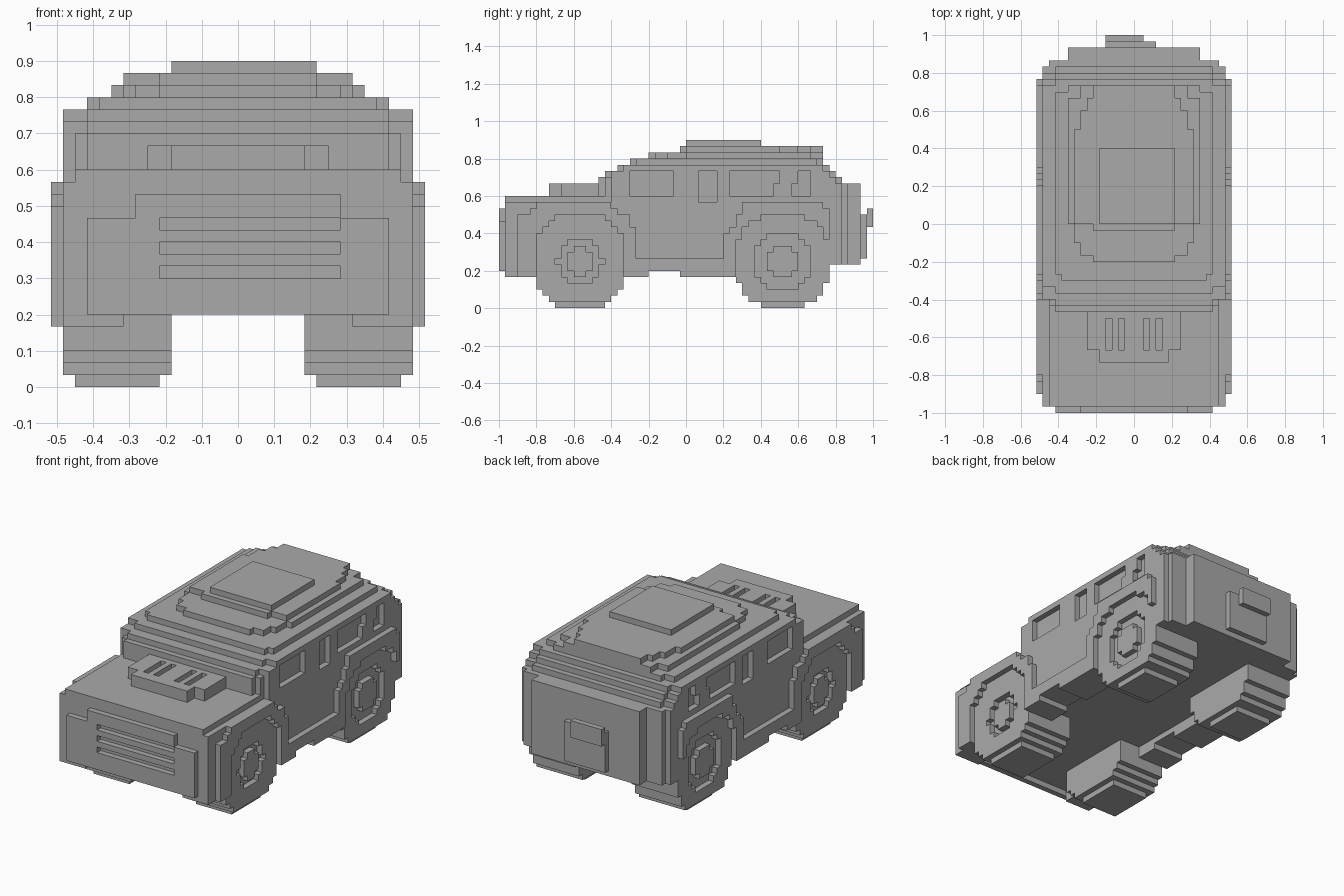
import bpy
import bmesh
from itertools import product

cube = bpy.data.objects.get("Cube")
if cube:
    bpy.data.objects.remove(cube, do_unlink=True)

UNIT = 1 / 30          # edge of one block
WIDTH = 31             # blocks across

grey = bpy.data.materials.new("plain grey")
grey.use_nodes = True
GREY = (0.4, 0.4, 0.4, 1)
grey.diffuse_color = GREY
grey.node_tree.nodes["Principled BSDF"].inputs["Base Color"].default_value = GREY


def box(x0, x1, y0, y1, z0, z1):
    return set(product(range(x0, x1), range(y0, y1), range(z0, z1)))


def slab(z0, z1, *steps):
    """Centred layer made of (side inset, front, back) strips."""
    cells = set()
    for inset, y0, y1 in steps:
        cells |= box(inset, WIDTH - inset, y0, y1, z0, z1)
    return cells


def both(cells):
    return cells | {(WIDTH - 1 - x, y, z) for x, y, z in cells}


def disc(x0, x1, cy, cz, radius, reach=99):
    return {(x, y, z) for x, y, z in box(x0, x1, 0, 60, 0, 15)
            if (y + .5 - cy) ** 2 + (z + .5 - cz) ** 2 < radius ** 2
            and abs(y + .5 - cy) < reach}


def build(name, cells):
    """Skin a set of blocks with its exposed faces only."""
    bm = bmesh.new()
    verts = {}

    def vert(p):
        if p not in verts:
            x, y, z = p
            verts[p] = bm.verts.new(((x - WIDTH / 2) * UNIT, (y - 30) * UNIT, z * UNIT))
        return verts[p]

    for cell in sorted(cells):
        for axis, side in product(range(3), (0, 1)):
            near = list(cell)
            near[axis] += 2 * side - 1
            if tuple(near) in cells:
                continue
            loop = []
            for u, v in ((0, 0), (1, 0), (1, 1), (0, 1)):
                p = list(cell)
                p[axis] += side
                p[(axis + 1) % 3] += u
                p[(axis + 2) % 3] += v
                loop.append(vert(tuple(p)))
            bm.faces.new(loop if side else loop[::-1])
    bmesh.ops.dissolve_limit(bm, angle_limit=0.01, verts=bm.verts[:], edges=bm.edges[:])
    mesh = bpy.data.meshes.new(name)
    bm.to_mesh(mesh)
    bm.free()
    mesh.materials.append(grey)
    obj = bpy.data.objects.new(name, mesh)
    bpy.context.collection.objects.link(obj)


# Axles: centre along y, rim recess radius, hub cap radius
AXLES = {"front": (13, 3.6, 2.2), "rear": (45.5, 4.6, 2.6)}
AXLE_Z = 7.5

# Lower body with sills and nose
body = slab(7, 17, (1, 1, 55), (2, 55, 56), (5, 56, 58))
body |= slab(17, 18, (2, 1, 18))
body |= slab(6, 14, (3, 0, 1)) | slab(14, 16, (7, 0, 1))
body |= both(box(1, 6, 1, 53, 5, 7))
body -= both(box(0, 6, 24, 29, 5, 6))
for z in (9, 11, 13):                       # grille slots
    body -= box(9, 24, 0, 1, z, z + 1)
build("lower_body", body)

# Flared fenders and side sills, one block proud of the doors
flare = box(0, 1, 3, 53, 5, 8) - box(0, 1, 24, 29, 5, 6)
for y0, y1, top in ((3, 5, 15), (5, 6, 16), (6, 18, 17), (18, 19, 16), (19, 21, 15),
                    (21, 22, 13), (36, 37, 12), (37, 38, 13), (38, 39, 15),
                    (39, 52, 17), (52, 53, 16)):
    flare |= box(0, 1, y0, y1, 5, top)
flare -= box(0, 1, 51, 53, 5, 10)
for cy, rim, cap in AXLES.values():
    flare -= disc(0, 1, cy, AXLE_Z, 8, 7.2)
build("fender_flares", both(flare))

# Cabin with stepped windscreen and rear
cabin = slab(17, 20, (3, 16, 17), (2, 17, 18), (1, 18, 55), (2, 55, 56), (5, 56, 58))
cabin |= slab(20, 21, (3, 16, 17), (2, 17, 18), (1, 18, 54), (3, 54, 55))
cabin |= slab(21, 22, (3, 17, 18), (1, 18, 53), (3, 53, 54))
cabin |= slab(22, 23, (3, 19, 20), (1, 20, 52), (3, 52, 53))
windows = box(1, 2, 21, 28, 18, 22) | box(1, 2, 32, 35, 17, 22)
windows |= box(1, 2, 37, 44, 18, 22) | box(1, 2, 44, 45, 20, 22)
windows |= box(1, 2, 47, 48, 18, 20) | box(1, 2, 48, 50, 18, 22)
build("cabin", cabin - both(windows))

# Roof layers and hatch
build("roof", slab(23, 24, (4, 21, 22), (3, 22, 51), (5, 51, 52))
      | slab(24, 25, (9, 24, 25), (7, 25, 27), (6, 27, 30), (5, 30, 50), (7, 50, 52))
      | slab(25, 26, (9, 29, 30), (6, 30, 45), (7, 45, 48), (8, 48, 50), (9, 50, 52)))
build("roof_hatch", box(10, 22, 30, 42, 26, 27))

# Bonnet scoop with vents
scoop = slab(18, 20, (10, 8, 10), (8, 10, 17))
for x in (11, 13, 17, 19):
    scoop -= box(x, x + 1, 10, 15, 19, 20)
build("bonnet_scoop", scoop)

# Tailgate box and plate
build("tailgate_box", box(11, 19, 58, 59, 8, 15))
build("tailgate_plate", box(11, 17, 59, 60, 13, 16))

# Wheels: full tread, softened shoulders, sunk rim and hub cap
for end, (cy, rim, cap) in AXLES.items():
    wheel = disc(1, 10, cy, AXLE_Z, 8, 7.2)
    wheel -= box(1, 2, 0, 60, 0, 1) | box(9, 10, 0, 60, 0, 1)
    wheel -= disc(1, 2, cy, AXLE_Z, rim)
    wheel |= disc(1, 2, cy, AXLE_Z, cap)
    # The body side must not close the sunk rim
    build(end + "_left_wheel", {(WIDTH - 1 - x, y, z) for x, y, z in wheel})
    build(end + "_right_wheel", wheel)
    body -= both(disc(1, 2, cy, AXLE_Z, 8, 7.2))

# Rebuild the body with open wheel arches
bpy.data.objects.remove(bpy.data.objects["lower_body"], do_unlink=True)
build("lower_body", body)
